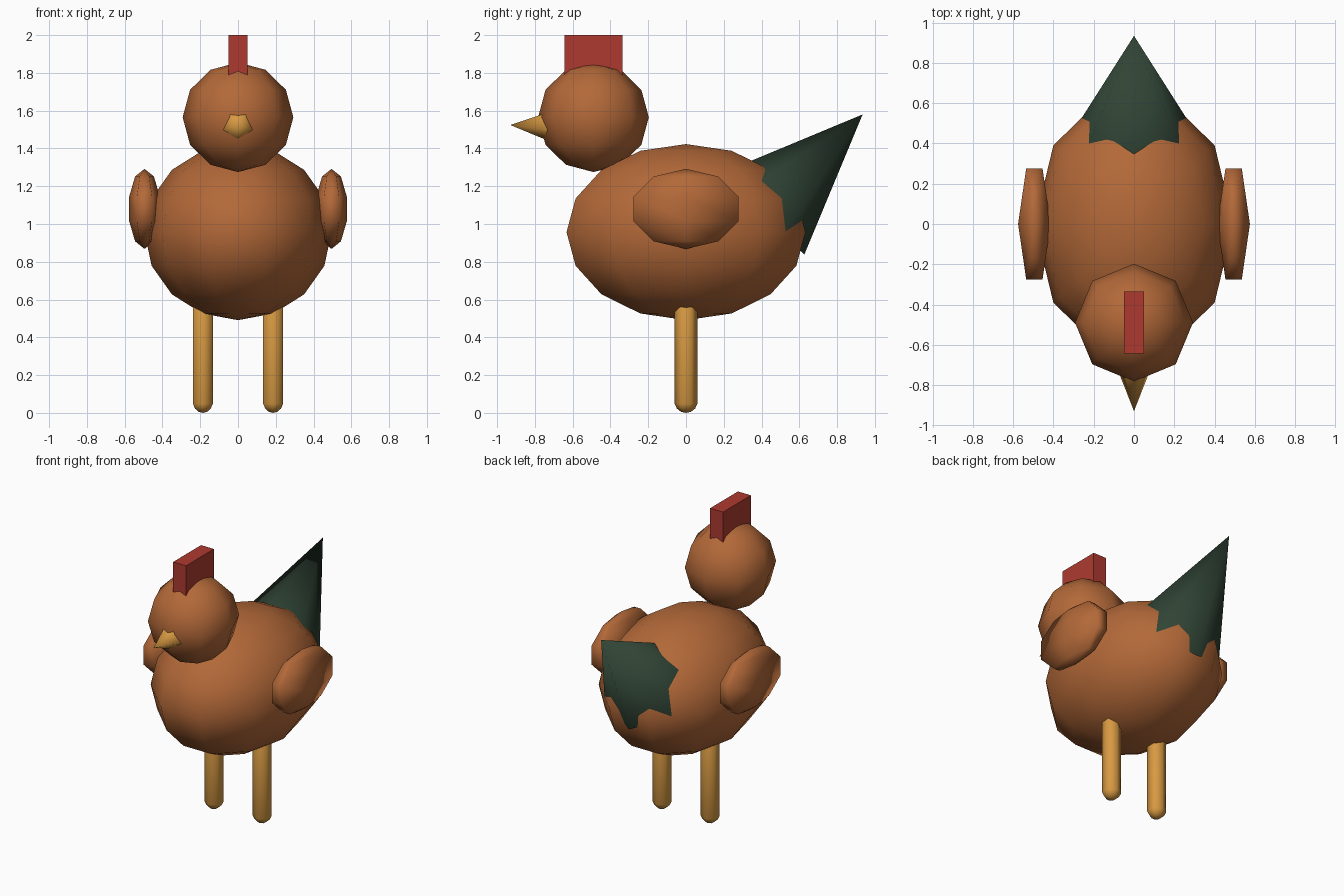
import bpy
import bmesh
import math
from mathutils import Matrix

cube = bpy.data.objects.get("Cube")
if cube:
    bpy.data.objects.remove(cube, do_unlink=True)


def material(name, rgb):
    mat = bpy.data.materials.new(name)
    mat.use_nodes = True
    mat.diffuse_color = (*rgb, 1)
    mat.node_tree.nodes["Principled BSDF"].inputs["Base Color"].default_value = (*rgb, 1)
    return mat


brown = material("brown feathers", (0.45, 0.14, 0.04))
red = material("comb red", (0.42, 0.042, 0.03))
green = material("dark green", (0.03, 0.058, 0.036))
yellow = material("beak yellow", (0.68, 0.32, 0.055))


def finish(bm, name, mat, smooth=True):
    bmesh.ops.recalc_face_normals(bm, faces=bm.faces)
    for face in bm.faces:
        face.smooth = smooth
    mesh = bpy.data.meshes.new(name)
    bm.to_mesh(mesh)
    bm.free()
    mesh.materials.append(mat)
    obj = bpy.data.objects.new(name, mesh)
    bpy.context.collection.objects.link(obj)
    return obj


def ellipsoid(name, center, radii, segments, rings, mat):
    # Quarter turn puts a column of vertices on the x axis
    bm = bmesh.new()
    place = Matrix.Translation(center) @ Matrix.Diagonal((*radii, 1)) @ Matrix.Rotation(math.pi / 2, 4, "Z")
    bmesh.ops.create_uvsphere(bm, u_segments=segments, v_segments=rings, radius=1, matrix=place)
    return finish(bm, name, mat)


def cone(name, tip, pitch, roll, radius, height, sides, mat):
    bm = bmesh.new()
    place = (Matrix.Translation(tip) @ Matrix.Rotation(math.radians(pitch), 4, "X")
             @ Matrix.Rotation(math.radians(roll), 4, "Z") @ Matrix.Translation((0, 0, -height / 2)))
    bmesh.ops.create_cone(bm, cap_ends=True, segments=sides, radius1=radius, radius2=0,
                          depth=height, matrix=place)
    bmesh.ops.remove_doubles(bm, verts=bm.verts, dist=0.0001)
    obj = finish(bm, name, mat)
    for face in obj.data.polygons:
        if len(face.vertices) > 3:
            face.use_smooth = False
            for key in face.edge_keys:
                for edge in obj.data.edges:
                    if edge.key == key:
                        edge.use_edge_sharp = True
    return obj


def leg(name, x, radius, top):
    # Six-sided capsule: a sphere whose upper half is lifted
    bm = bmesh.new()
    bmesh.ops.create_uvsphere(bm, u_segments=6, v_segments=7, radius=radius)
    for v in bm.verts:
        v.co.z += radius if v.co.z < 0 else top - radius
        v.co.x += x
    return finish(bm, name, yellow)


# Body and head
ellipsoid("body", (0, 0, 0.957), (0.495, 0.665, 0.466), 10, 8, brown)
ellipsoid("head", (0, -0.49, 1.565), (0.293, 0.293, 0.29), 8, 6, brown)

# Paired wings and legs
for side, sign in (("left", 1), ("right", -1)):
    ellipsoid(side + "_wing", (sign * 0.495, 0, 1.08), (0.085, 0.336, 0.212), 6, 5, brown)
    leg(side + "_leg", sign * 0.186, 0.062, 0.66)

# Beak and tail
cone("beak", (0, -0.93, 1.524), 90, 180, 0.091, 0.22, 5, yellow)
cone("tail", (0, 0.935, 1.58), -45, 0, 0.306, 0.742, 6, green)

# Comb
bm = bmesh.new()
bmesh.ops.create_cube(bm, size=1, matrix=Matrix.Translation((0, -0.49, 1.85))
                      @ Matrix.Diagonal((0.1, 0.307, 0.3, 1)))
finish(bm, "comb", red, smooth=False)
